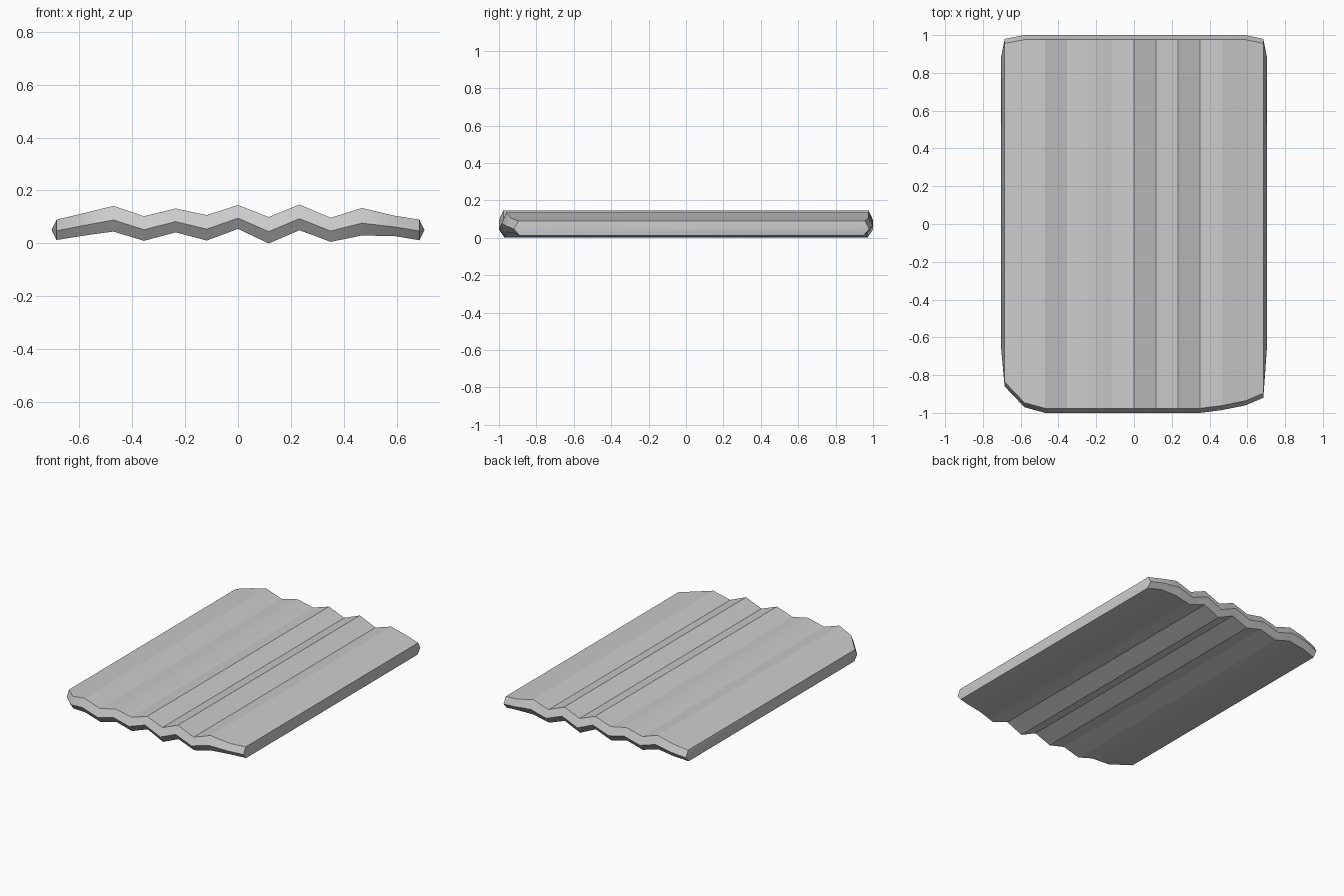
import bpy, bmesh

if "Cube" in bpy.data.objects:
    bpy.data.objects.remove(bpy.data.objects["Cube"])

# Rib stations: x, top z, bottom z, front y, back y
STATIONS = [
    (-0.685, 0.090, 0.013, -0.86, 0.98),
    (-0.580, 0.115, 0.030, -0.97, 1.00),
    (-0.470, 0.142, 0.045, -1.00, 1.00),
    (-0.355, 0.103, 0.010, -1.00, 1.00),
    (-0.235, 0.132, 0.042, -1.00, 1.00),
    (-0.118, 0.107, 0.011, -1.00, 1.00),
    (0.000, 0.145, 0.055, -1.00, 1.00),
    (0.116, 0.100, 0.000, -1.00, 1.00),
    (0.232, 0.147, 0.050, -1.00, 1.00),
    (0.350, 0.097, 0.006, -1.00, 1.00),
    (0.467, 0.134, 0.030, -0.985, 1.00),
    (0.590, 0.105, 0.028, -0.96, 1.00),
    (0.685, 0.090, 0.012, -0.92, 0.98),
]
EDGE_X, EDGE_Z = 0.704, 0.050

bm = bmesh.new()

# Cross-section ring of six points at every rib
rings = []
for x, top, bot, front, back in STATIONS:
    mid = bot + (top - bot) * 0.45
    pts = [(front, mid), (front + 0.024, top), (back - 0.024, top),
           (back, mid), (back - 0.03, bot), (front + 0.03, bot)]
    rings.append([bm.verts.new((x, y, z)) for y, z in pts])

# Corrugated skin between the ribs
for a, b in zip(rings, rings[1:]):
    for i in range(6):
        j = (i + 1) % 6
        bm.faces.new((a[i], a[j], b[j], b[i]))

# Pointed long edges with tapered corners
for side, ring in ((-1, rings[0]), (1, rings[-1])):
    ef = bm.verts.new((side * EDGE_X, -0.65, EDGE_Z))
    eb = bm.verts.new((side * EDGE_X, 0.88, EDGE_Z))
    f, tf, tb, b, bb, bf = ring
    for face in ((tf, tb, eb, ef), (bb, bf, ef, eb), (f, tf, ef),
                 (bf, f, ef), (tb, b, eb), (b, bb, eb)):
        bm.faces.new(face)

bmesh.ops.recalc_face_normals(bm, faces=bm.faces)
mesh = bpy.data.meshes.new("corrugated_sheet")
bm.to_mesh(mesh)
bm.free()

sheet = bpy.data.objects.new("corrugated_sheet", mesh)
bpy.context.collection.objects.link(sheet)
bpy.context.view_layer.objects.active = sheet
sheet.select_set(True)
bpy.ops.object.shade_smooth_by_angle(angle=0.5)
